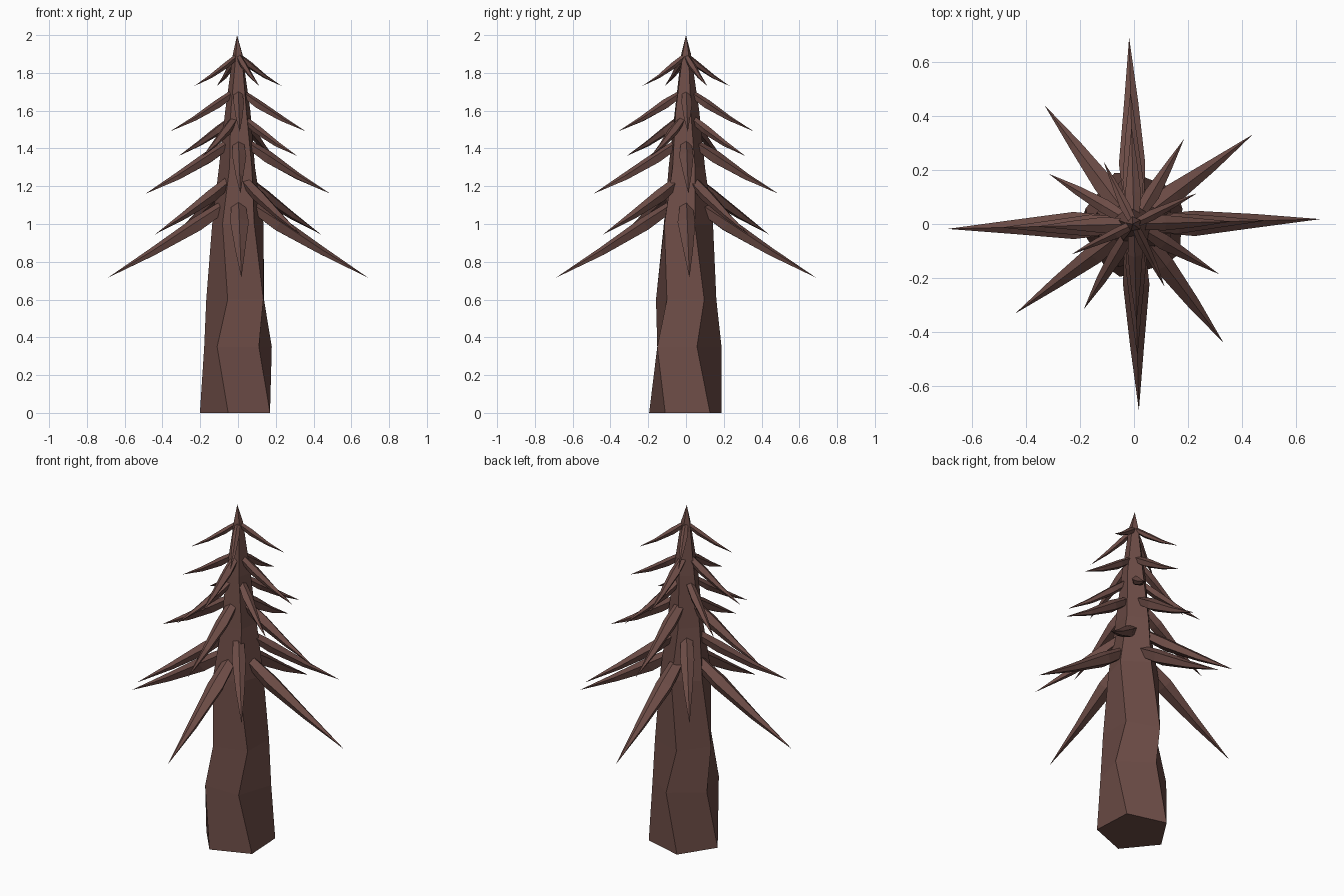
import bpy, math, random
from mathutils import Vector

if "Cube" in bpy.data.objects:
    bpy.data.objects.remove(bpy.data.objects["Cube"])

random.seed(4)
bark = bpy.data.materials.new("brown bark")
bark.diffuse_color = (0.153, 0.073, 0.062, 1)
bark.use_nodes = True
bark.node_tree.nodes["Principled BSDF"].inputs["Base Color"].default_value = bark.diffuse_color


def loft(name, rings, tip):
    """Flat-shaded skin over equal-sized rings, capped at the start and pointed at the end."""
    n = len(rings[0])
    verts = [p for ring in rings for p in ring] + [tip]
    faces = [tuple(reversed(range(n)))]
    for r in range(len(rings) - 1):
        for i in range(n):
            j = (i + 1) % n
            faces.append((r * n + i, r * n + j, r * n + n + j, r * n + n + i))
    last = (len(rings) - 1) * n
    faces += [(last + i, last + (i + 1) % n, len(verts) - 1) for i in range(n)]
    mesh = bpy.data.meshes.new(name)
    mesh.from_pydata(verts, [], faces)
    mesh.materials.append(bark)
    obj = bpy.data.objects.new(name, mesh)
    bpy.context.collection.objects.link(obj)
    return obj


# Trunk: five-sided, slightly twisting taper (height, radius, phase)
trunk = [(0, .202, 183), (.35, .188, 162), (.6, .168, 179), (1.0, .143, 163),
         (1.3, .102, 172), (1.6, .07, 165), (1.9, .027, 175)]
rings = []
for z, rad, phase in trunk:
    angles = [math.radians(phase + 72 * i) for i in range(5)]
    rings.append([Vector((rad * math.cos(a), rad * math.sin(a), z)) for a in angles])
loft("trunk", rings, Vector((-.005, 0, 2)))


def branch(name, angle, r0, z0, r1, z1, w):
    """Drooping five-sided spike from the trunk to its tip."""
    a = math.radians(angle)
    out, side = Vector((math.cos(a), math.sin(a), 0)), Vector((-math.sin(a), math.cos(a), 0))
    start, tip = out * r0 + Vector((0, 0, z0)), out * r1 + Vector((0, 0, z1))
    along = (tip - start).normalized()
    up = along.cross(side)
    rings = []
    for t, s in ((0, .75), (.26, 1), (.62, .58)):
        centre = start.lerp(tip, t) - Vector((0, 0, .012 * math.sin(math.pi * t)))
        ring = []
        for i in range(5):
            b = math.radians(90 + 72 * i)
            k = w * s * random.uniform(.88, 1.1)
            ring.append(centre + side * k * math.cos(b) + up * k * .85 * math.sin(b))
        rings.append(ring)
    loft(name, rings, tip)


# Six tiers of four branches: angle, root radius, root z, reach, tip z, half width
tiers = [(1.5, .05, 1.11, .69, .715, .049),
         (37, .05, 1.235, .55, .945, .042),
         (1.5, .04, 1.43, .49, 1.16, .040),
         (59.5, .04, 1.555, .365, 1.36, .030),
         (1.5, .02, 1.695, .36, 1.49, .030),
         (26, .005, 1.89, .258, 1.73, .021)]
for t, (angle, *shape) in enumerate(tiers):
    for q in range(4):
        branch(f"branch_tier{t + 1}_{q + 1}", angle + 90 * q, *shape)
